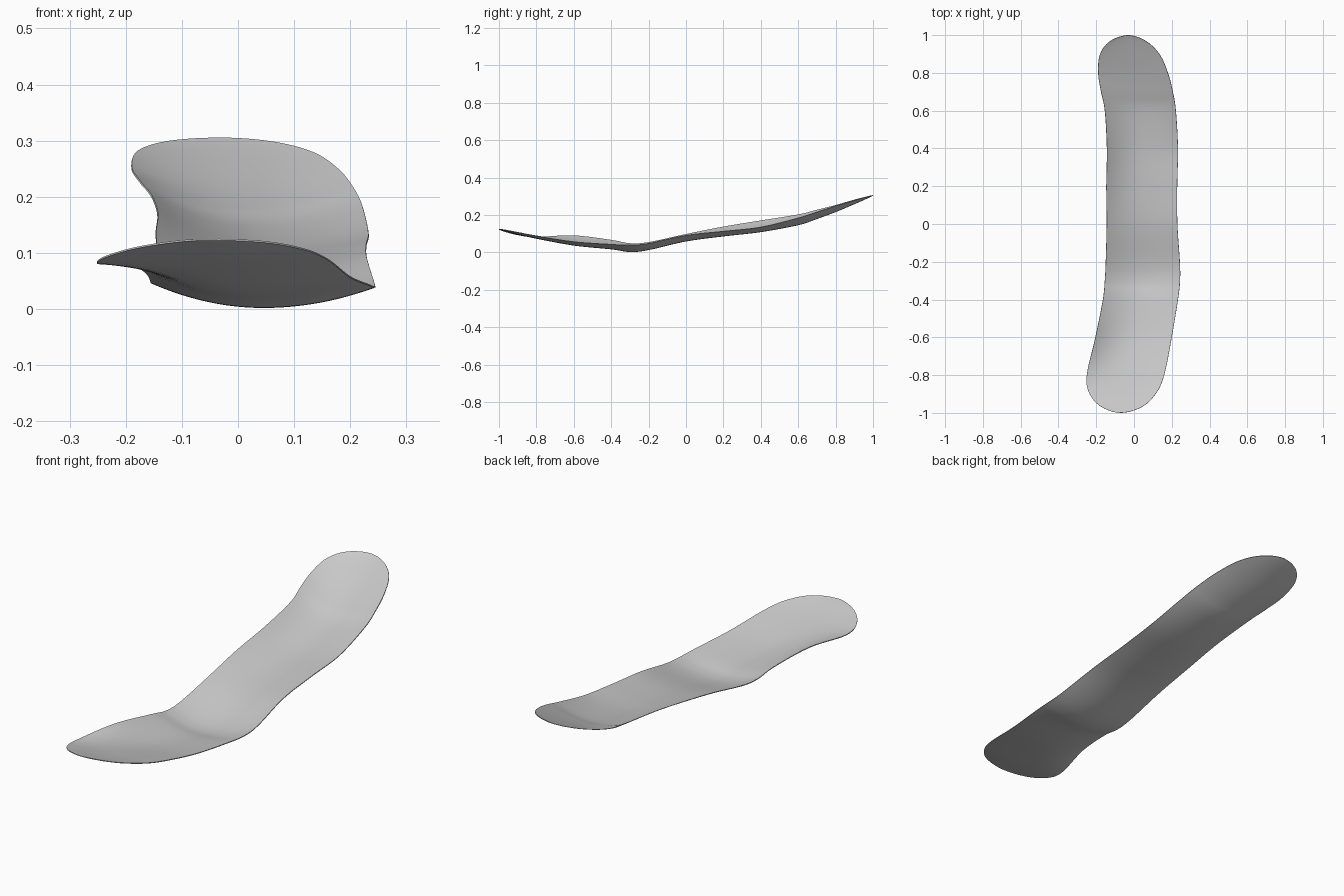
import bpy
import bmesh

cube = bpy.data.objects.get("Cube")
if cube:
    bpy.data.objects.remove(cube, do_unlink=True)

# Stations: y, left x, right x, left z, centre z, right z
stations = [
    (-1, -.07, -.07, .122, .122, .122),
    (-.97, -.17, .04, .11, .114, .119),
    (-.9, -.235, .115, .092, .095, .106),
    (-.8, -.25, .16, .08, .073, .087),
    (-.6, -.205, .2, .088, .036, .056),
    (-.4, -.165, .233, .064, .016, .042),
    (-.3, -.155, .244, .046, .002, .038),
    (-.2, -.15, .243, .052, .012, .047),
    (0, -.145, .23, .095, .058, .09),
    (.2, -.147, .229, .135, .085, .112),
    (.4, -.144, .233, .168, .108, .134),
    (.6, -.155, .222, .2, .145, .183),
    (.7, -.175, .206, .225, .178, .215),
    (.8, -.19, .18, .25, .215, .247),
    (.9, -.18, .135, .279, .257, .277),
    (.97, -.125, .062, .297, .288, .296),
    (1, -.03, -.03, .303, .303, .303),
]
STEPS = 6
ACROSS = 24


def swap_sides(s):
    y, xl, xr, zl, zc, zr = s
    return (y, xr, xl, zr, zc, zl)


def spline(a, b, c, d, t):
    return [q + t * (r - p) / 2 + t * t * (p - 2.5 * q + 2 * r - s / 2)
            + t ** 3 * (3 * (q - r) + s - p) / 2
            for p, q, r, s in zip(a, b, c, d)]


# Smooth sections; the outline wraps around both round ends
padded = [swap_sides(stations[1])] + stations + [swap_sides(stations[-2])]
sections = []
for i in range(len(stations) - 1):
    for k in range(STEPS):
        sections.append(spline(*padded[i:i + 4], k / STEPS))
sections.append(stations[-1])

# Cupped sheet
bm = bmesh.new()
rows = []
for y, xl, xr, zl, zc, zr in sections:
    row = []
    for j in range(ACROSS + 1):
        t = 2 * j / ACROSS - 1
        edge = zl if t < 0 else zr
        x = xl + (xr - xl) * (t + 1) / 2
        row.append(bm.verts.new((x, y, zc + (edge - zc) * t * t)))
    rows.append(row)
for near, far in zip(rows, rows[1:]):
    for j in range(ACROSS):
        bm.faces.new((near[j], near[j + 1], far[j + 1], far[j]))
bmesh.ops.remove_doubles(bm, verts=bm.verts, dist=0.0002)
mesh = bpy.data.meshes.new("insole")
bm.to_mesh(mesh)
bm.free()
insole = bpy.data.objects.new("insole", mesh)
bpy.context.collection.objects.link(insole)

# Grey material
grey = bpy.data.materials.new("light grey")
grey.use_nodes = True
colour = (.6, .6, .6, 1)
grey.diffuse_color = colour
grey.node_tree.nodes["Principled BSDF"].inputs["Base Color"].default_value = colour
mesh.materials.append(grey)

# Thin shell with smooth shading
shell = insole.modifiers.new("thickness", "SOLIDIFY")
shell.thickness = 0.003
shell.offset = 1
bpy.context.view_layer.objects.active = insole
insole.select_set(True)
bpy.ops.object.modifier_apply(modifier=shell.name)
bpy.ops.object.shade_smooth_by_angle()
